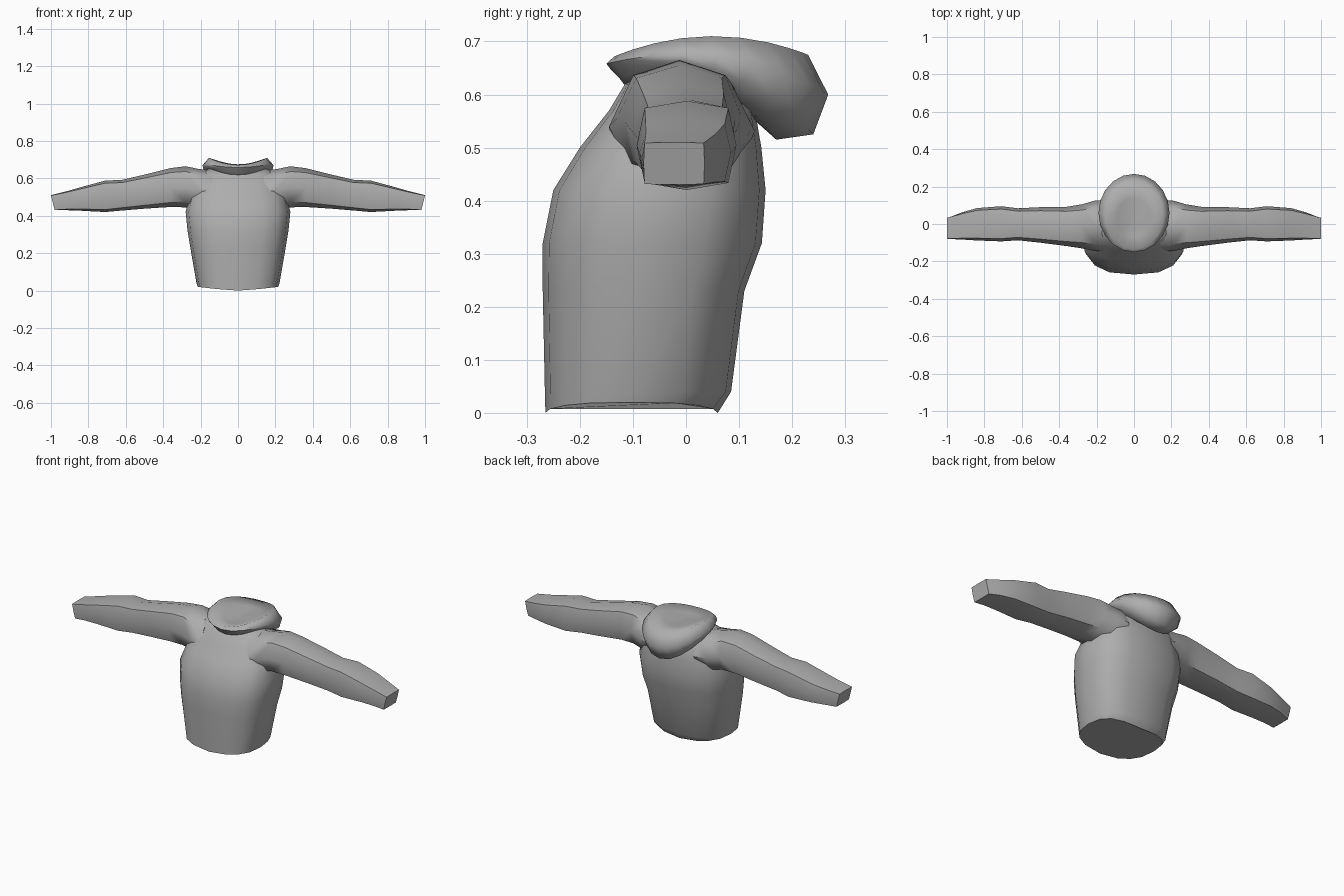
import bpy, bmesh
from math import sin, cos, pi, radians

old = bpy.data.objects.get("Cube")
if old:
    bpy.data.objects.remove(old, do_unlink=True)

GREY = (0.42, 0.42, 0.42, 1)
cloth = bpy.data.materials.new("grey_cloth")
cloth.use_nodes = True
cloth.diffuse_color = GREY
cloth.node_tree.nodes["Principled BSDF"].inputs["Base Color"].default_value = GREY


def loft(name, rings, angle=50):
    """Skin a list of equal-length point rings and close both ends."""
    bm = bmesh.new()
    loops = [[bm.verts.new(p) for p in ring] for ring in rings]
    n = len(loops[0])
    for a, b in zip(loops, loops[1:]):
        for i in range(n):
            j = (i + 1) % n
            bm.faces.new((a[i], a[j], b[j], b[i]))
    bm.faces.new(loops[0])
    bm.faces.new(loops[-1])
    bmesh.ops.recalc_face_normals(bm, faces=bm.faces)
    mesh = bpy.data.meshes.new(name)
    bm.to_mesh(mesh)
    bm.free()
    mesh.materials.append(cloth)
    obj = bpy.data.objects.new(name, mesh)
    bpy.context.collection.objects.link(obj)
    bpy.ops.object.select_all(action='DESELECT')
    obj.select_set(True)
    bpy.context.view_layer.objects.active = obj
    bpy.ops.object.shade_smooth_by_angle(angle=radians(angle))
    return obj


def rounded(v, power):
    return (1 if v >= 0 else -1) * abs(v) ** power


def torso_ring(z, half, front, back, lift=0.0, n=16):
    """Squarish oval; lift raises the sides of the ring."""
    mid, depth = (front + back) / 2, (back - front) / 2
    pts = []
    for i in range(n):
        s, c = sin(2 * pi * i / n), cos(2 * pi * i / n)
        pts.append((half * rounded(s, 0.75), mid - depth * rounded(c, 0.75), z + lift * abs(s)))
    return pts


def sleeve_ring(side, x, low, high, front, back, corner, slant=0.0):
    """Boxy eight-point section; corner 1 is a full rectangle."""
    k = corner
    shape = [(-1, 0), (-k, k), (0, 1), (k, k), (1, 0), (k, -k), (0, -1), (-k, -k)]
    my, hy, mz, hz = (front + back) / 2, (back - front) / 2, (low + high) / 2, (high - low) / 2
    return [(side * (x + slant * v), my + hy * u, mz + hz * v) for u, v in shape]


def hood_ring(half, front, back, z_front, z_side, z_back, n=20):
    """Oval whose height runs from front through sides to back."""
    mid, depth = (front + back) / 2, (back - front) / 2
    pts = []
    for i in range(n):
        s, c = sin(2 * pi * i / n), cos(2 * pi * i / n)
        z = z_side + (z_back - z_front) / 2 * c + ((z_front + z_back) / 2 - z_side) * c * c
        pts.append((half * s, mid + depth * c, z))
    return pts


# Body, from hem to neck
loft("torso", [
    torso_ring(0.0, 0.215, -0.265, 0.06, 0.02),
    torso_ring(0.04, 0.222, -0.266, 0.085),
    torso_ring(0.23, 0.255, -0.27, 0.11),
    torso_ring(0.32, 0.27, -0.27, 0.143),
    torso_ring(0.42, 0.28, -0.25, 0.15),
    torso_ring(0.50, 0.26, -0.20, 0.142),
    torso_ring(0.57, 0.235, -0.145, 0.13),
    torso_ring(0.62, 0.20, -0.115, 0.09),
    torso_ring(0.65, 0.16, -0.07, 0.06),
])

# Sleeves, from inside the shoulder to the cuff
for side, label in ((1, "left"), (-1, "right")):
    loft("sleeve_" + label, [
        sleeve_ring(side, 0.14, 0.42, 0.642, -0.145, 0.13, 0.72),
        sleeve_ring(side, 0.21, 0.43, 0.65, -0.145, 0.125, 0.72),
        sleeve_ring(side, 0.28, 0.445, 0.665, -0.13, 0.105, 0.74),
        sleeve_ring(side, 0.36, 0.447, 0.655, -0.118, 0.092, 0.77),
        sleeve_ring(side, 0.50, 0.438, 0.62, -0.10, 0.09, 0.80),
        sleeve_ring(side, 0.62, 0.428, 0.592, -0.087, 0.084, 0.82),
        sleeve_ring(side, 0.71, 0.42, 0.588, -0.093, 0.095, 0.84),
        sleeve_ring(side, 0.84, 0.427, 0.553, -0.088, 0.085, 0.86),
        sleeve_ring(side, 0.92, 0.43, 0.53, -0.083, 0.062, 0.90),
        sleeve_ring(side, 0.99, 0.43, 0.51, -0.08, 0.035, 0.97, 0.01),
    ])

# Folded hood, from the neck around the roll to the sunken middle
loft("hood", [
    hood_ring(0.14, -0.11, 0.12, 0.61, 0.63, 0.56),
    hood_ring(0.165, -0.125, 0.17, 0.63, 0.64, 0.515),
    hood_ring(0.185, -0.14, 0.24, 0.645, 0.65, 0.525),
    hood_ring(0.19, -0.15, 0.268, 0.658, 0.67, 0.60),
    hood_ring(0.155, -0.135, 0.23, 0.672, 0.71, 0.675),
    hood_ring(0.09, -0.07, 0.14, 0.66, 0.685, 0.675),
    hood_ring(0.02, 0.01, 0.06, 0.668, 0.668, 0.668),
], 70)
